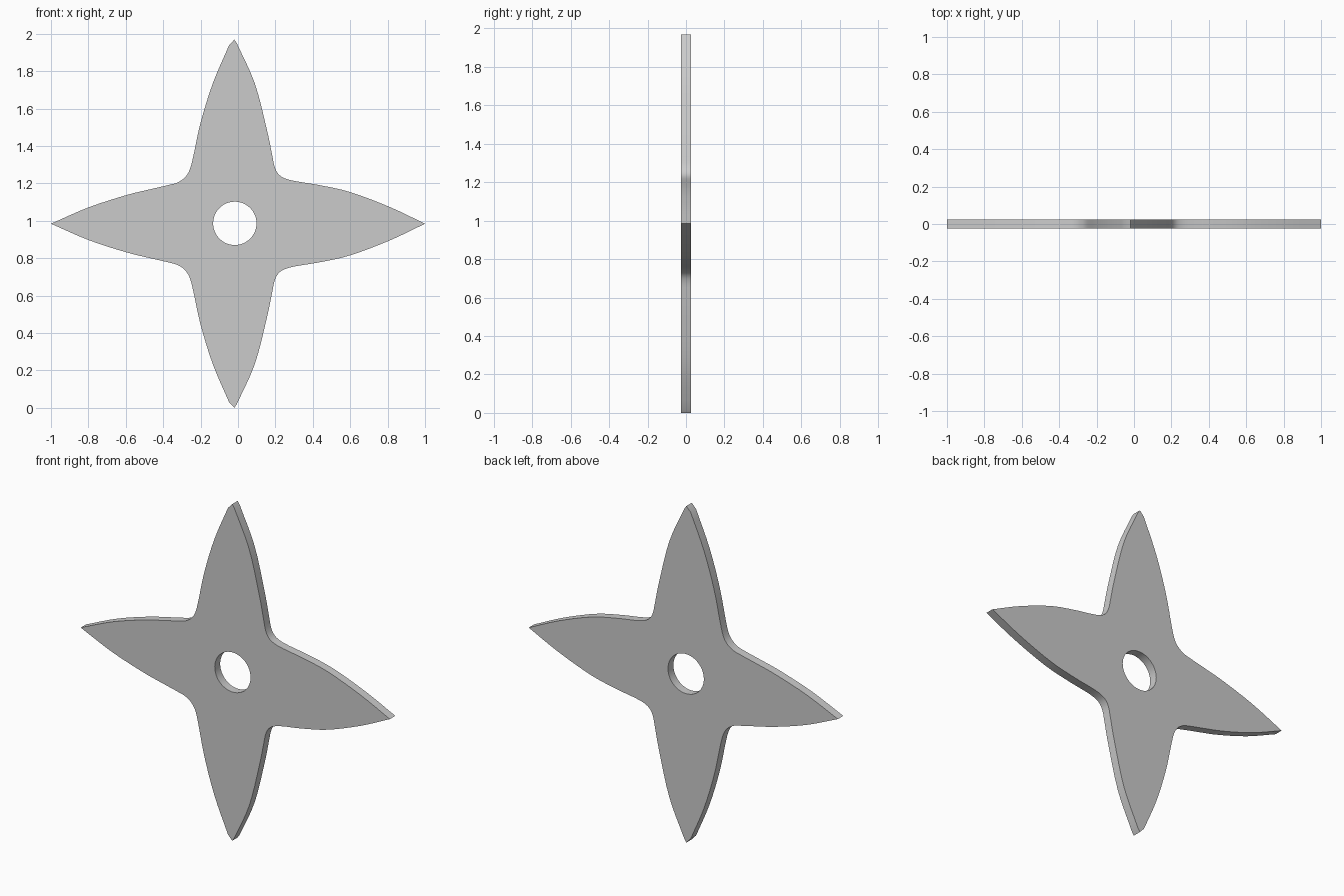
import bpy, bmesh, math
from mathutils import Vector

if "Cube" in bpy.data.objects:
    bpy.data.objects.remove(bpy.data.objects["Cube"])

HALF_THICK = 0.025
CENTRE_Z = 0.984

# Upper half of the outline (x, height above centre); lower half is mirrored
LEFT = [(-1.0, 0.0), (-0.80, 0.087), (-0.60, 0.152), (-0.47, 0.184),
        (-0.375, 0.206), (-0.32, 0.222), (-0.28, 0.252), (-0.256, 0.295),
        (-0.237, 0.37), (-0.20, 0.54), (-0.135, 0.75), (-0.048, 0.954)]
TIP = [(-0.020, 0.984), (-0.007, 0.966)]
RIGHT = [(-0.007, 0.966), (0.09, 0.75), (0.155, 0.50), (0.182, 0.37), (0.196, 0.304),
         (0.216, 0.266), (0.25, 0.243), (0.31, 0.227), (0.437, 0.206),
         (0.60, 0.169), (0.81, 0.090), (1.0, 0.0)]


def smooth_path(pts, steps=4):
    """Catmull-Rom curve through the points."""
    p = [Vector(q) for q in pts]
    p = [2 * p[0] - p[1]] + p + [2 * p[-1] - p[-2]]
    out = []
    for a, b, c, d in zip(p, p[1:], p[2:], p[3:]):
        for i in range(steps):
            t = i / steps
            out.append(0.5 * (2 * b + (c - a) * t + (2 * a - 5 * b + 4 * c - d) * t * t
                              + (3 * b - a - 3 * c + d) * t ** 3))
    return out + [p[-2]]


def add_loop(bm, pts):
    vs = [bm.verts.new((x, -HALF_THICK, CENTRE_Z + h)) for x, h in pts]
    return [bm.edges.new((a, b)) for a, b in zip(vs, vs[1:] + vs[:1])]


# Four-pointed outline with a round centre hole
upper = smooth_path(LEFT) + [Vector(TIP[0])] + smooth_path(RIGHT)
lower = [Vector((p.x, -p.y)) for p in reversed(upper[1:-1])]
hole = [(-0.017 + 0.116 * math.cos(a), 0.002 + 0.116 * math.sin(a))
        for a in (math.tau * i / 48 for i in range(48))]

bm = bmesh.new()
edges = add_loop(bm, upper + lower) + add_loop(bm, hole)
bmesh.ops.triangle_fill(bm, edges=edges, use_beauty=True, use_dissolve=False)

# Thicken into a flat plate
ext = bmesh.ops.extrude_face_region(bm, geom=bm.faces[:], use_keep_orig=True)
verts = [g for g in ext["geom"] if isinstance(g, bmesh.types.BMVert)]
bmesh.ops.translate(bm, verts=verts, vec=(0, 2 * HALF_THICK, 0))
bmesh.ops.recalc_face_normals(bm, faces=bm.faces[:])

mesh = bpy.data.meshes.new("throwing_star")
bm.to_mesh(mesh)
bm.free()
star = bpy.data.objects.new("throwing_star", mesh)
bpy.context.collection.objects.link(star)
bpy.context.view_layer.objects.active = star
star.select_set(True)
bpy.ops.object.shade_smooth_by_angle(angle=math.radians(30))
